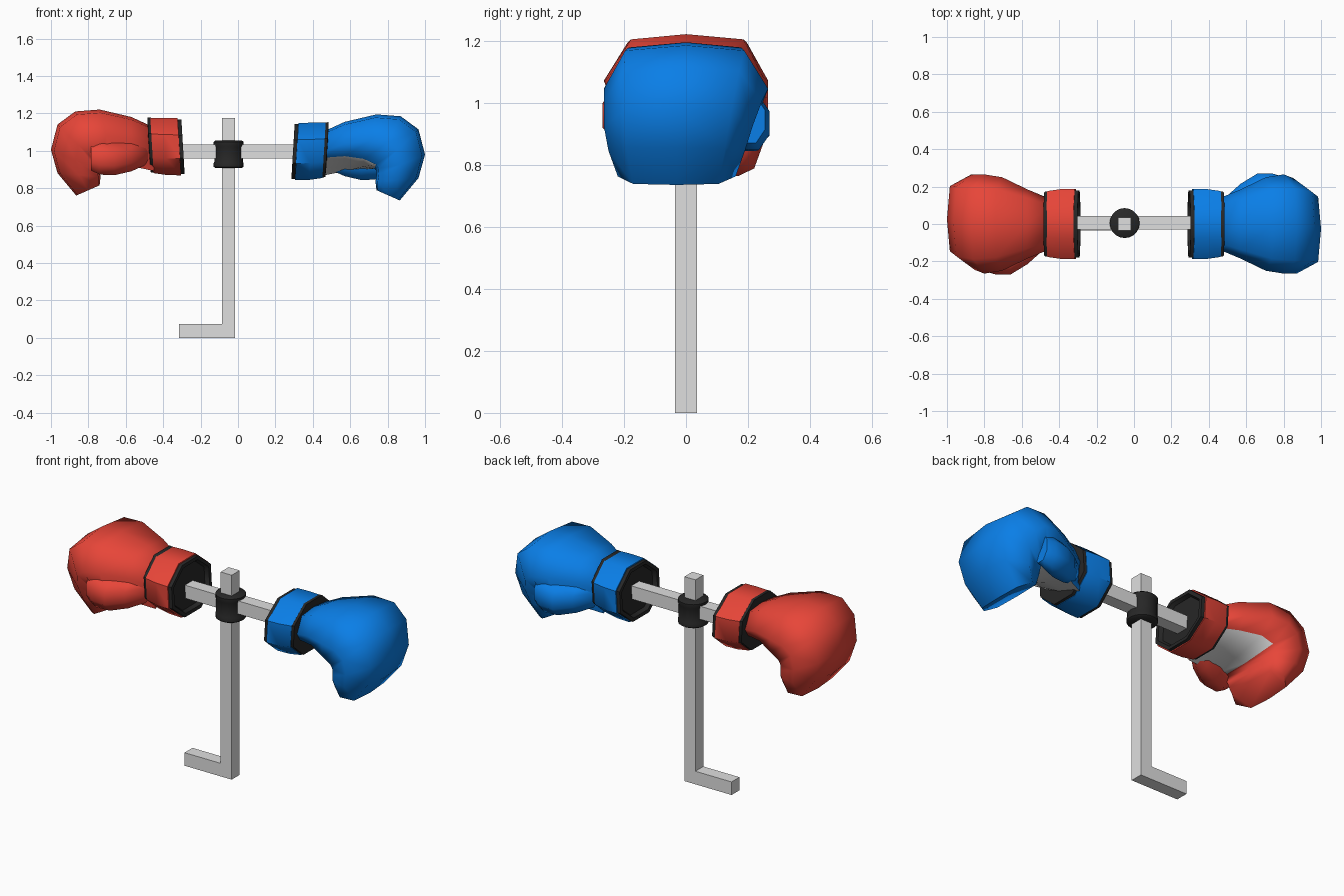
import bpy, bmesh, math
from mathutils import Matrix

if "Cube" in bpy.data.objects:
    bpy.data.objects.remove(bpy.data.objects["Cube"])


def material(name, rgb):
    m = bpy.data.materials.new(name)
    m.diffuse_color = (*rgb, 1)
    m.use_nodes = True
    m.node_tree.nodes["Principled BSDF"].inputs["Base Color"].default_value = m.diffuse_color
    return m


RED = material("red leather", (0.8, 0.06, 0.04))
BLUE = material("blue leather", (0.003, 0.21, 0.8))
BLACK = material("black trim", (0.02, 0.02, 0.02))
GREY = material("light grey", (0.74, 0.74, 0.74))


def finish(name, bm, mats, matrix=None, smooth=None):
    if matrix:
        bm.transform(matrix)
    bmesh.ops.recalc_face_normals(bm, faces=bm.faces[:])
    me = bpy.data.meshes.new(name)
    bm.to_mesh(me)
    bm.free()
    for m in mats:
        me.materials.append(m)
    ob = bpy.data.objects.new(name, me)
    bpy.context.collection.objects.link(ob)
    if smooth:
        bpy.ops.object.select_all(action='DESELECT')
        ob.select_set(True)
        bpy.context.view_layer.objects.active = ob
        bpy.ops.object.shade_smooth_by_angle(angle=math.radians(smooth))
    return ob


def loft(name, rings, mats, matrix=None, smooth=40, rule=None):
    """Skin a list of point rings, capping both ends."""
    bm = bmesh.new()
    vs = [[bm.verts.new(p) for p in r] for r in rings]
    n = len(vs[0])
    for i in range(len(vs) - 1):
        for j in range(n):
            k = (j + 1) % n
            f = bm.faces.new((vs[i][j], vs[i][k], vs[i + 1][k], vs[i + 1][j]))
            if rule:
                f.material_index = rule(i, j)
    bm.faces.new(vs[0])
    bm.faces.new(vs[-1])
    return finish(name, bm, mats, matrix, smooth)


def oval(x, y, z, ry, rz, n=8, lean=0.0):
    """Polygon ring facing along x, flat sides outward, optionally leaning."""
    c = 1 / math.cos(math.pi / n)
    out = []
    for i in range(n):
        a = math.tau * (i + 0.5) / n
        dz = rz * c * math.sin(a)
        out.append((x + lean * dz, y + ry * c * math.cos(a), z + dz))
    return out


def box(name, lo, hi, mat):
    bm = bmesh.new()
    bmesh.ops.create_cube(bm, size=1)
    for v in bm.verts:
        v.co = [l + (h - l) * (c + 0.5) for l, h, c in zip(lo, hi, v.co)]
    return finish(name, bm, [mat])


# fist cross-section: (sideways, 0 = palm side .. 1 = back of hand)
SECTION = [(0, 1), (.71, .94), (1, .5), (.8, .05), (0, 0), (-.8, .05), (-1, .5), (-.74, .94)]
# curling fist: outer x, z, inner x, z, half width, y offset, palm tilt
FIST = [(.45, 1.10, .45, .905, .135, 0, .06), (.57, 1.155, .57, .92, .185, 0, .05),
        (.74, 1.195, .67, .915, .25, 0, .035), (.87, 1.185, .73, .905, .265, 0, .01),
        (.965, 1.115, .74, .895, .255, -.01, 0), (1.0, .98, .74, .87, .24, -.025, 0),
        (.965, .855, .735, .835, .22, -.03, 0), (.865, .735, .74, .79, .19, -.03, 0)]
# thumb: x, y, z, half width, half height
THUMB = [(.48, .10, .965, .035, .06), (.57, .15, .94, .065, .075), (.66, .19, .93, .08, .086),
         (.74, .21, .935, .06, .088), (.787, .205, .945, .05, .075)]


def glove(label, mat, matrix):
    # fist with a pale palm
    rings = []
    for ox, oz, ix, iz, w, y, tilt in FIST:
        rings.append([(ix + (ox - ix) * t, y + u * w,
                       iz + (oz - iz) * t - (tilt * u if t < .3 else 0))
                      for u, t in SECTION])
    loft(label + "_glove_fist", rings, [mat, GREY], matrix, 70,
         lambda i, j: 1 if i < 3 and j in (3, 4) else 0)
    # thumb
    loft(label + "_glove_thumb", [oval(*t) for t in THUMB], [mat], matrix, 60)
    # cuff band, hollow toward the bar
    loft(label + "_glove_cuff",
         [oval(x, 0, z, s, h, 8, .06) for x, z, s, h in (
             (.42, .996, .10, .08), (.312, .996, .16, .13), (.312, .996, .17, .135),
             (.314, .996, .186, .153), (.39, .998, .186, .153), (.46, 1.003, .176, .148),
             (.46, 1.003, .15, .125))], [mat], matrix, 50)
    # trim toward the hand
    loft(label + "_glove_wrist_trim",
         [oval(.455, 0, 1.004, .174, .147, 8, .06), oval(.476, 0, 1.007, .172, .147, 8, .06),
          oval(.478, 0, 1.007, .12, .09, 8, .06)], [BLACK], matrix, 50)
    # open end of the cuff with dark lining
    loft(label + "_glove_opening",
         [oval(.316, 0, .996, .18, .147, 8, .06), oval(.294, 0, .996, .178, .147, 8, .06),
          oval(.294, 0, .996, .158, .128, 8, .06), oval(.36, 0, .996, .125, .10, 8, .06)],
         [BLACK], matrix, 50)


glove("blue", BLUE, Matrix.Identity(4))
glove("red", RED, Matrix.Translation((0, 0, .026)) @ Matrix.Rotation(math.pi, 4, 'Z'))

# upright post with foot, as one L-shaped profile
L = [(-.315, 0), (-.015, 0), (-.015, 1.175), (-.085, 1.175), (-.085, .075), (-.315, .075)]
loft("post_and_foot", [[(x, y, z) for x, z in L] for y in (-.036, .036)], [GREY], smooth=None)

# cross bar
box("cross_bar", (-.5, -.03, .96), (.5, .042, 1.035), GREY)

# clamp collar with slight rims
PROFILE = [(.07, .908), (.08, .915), (.08, .935), (.0765, .942), (.0765, 1.02),
           (.08, 1.027), (.08, 1.048), (.07, 1.056)]
loft("clamp_collar",
     [[(-.05 + r * math.cos(math.tau * i / 20), .005 + r * math.sin(math.tau * i / 20), z)
       for i in range(20)] for r, z in PROFILE], [BLACK], smooth=50)
